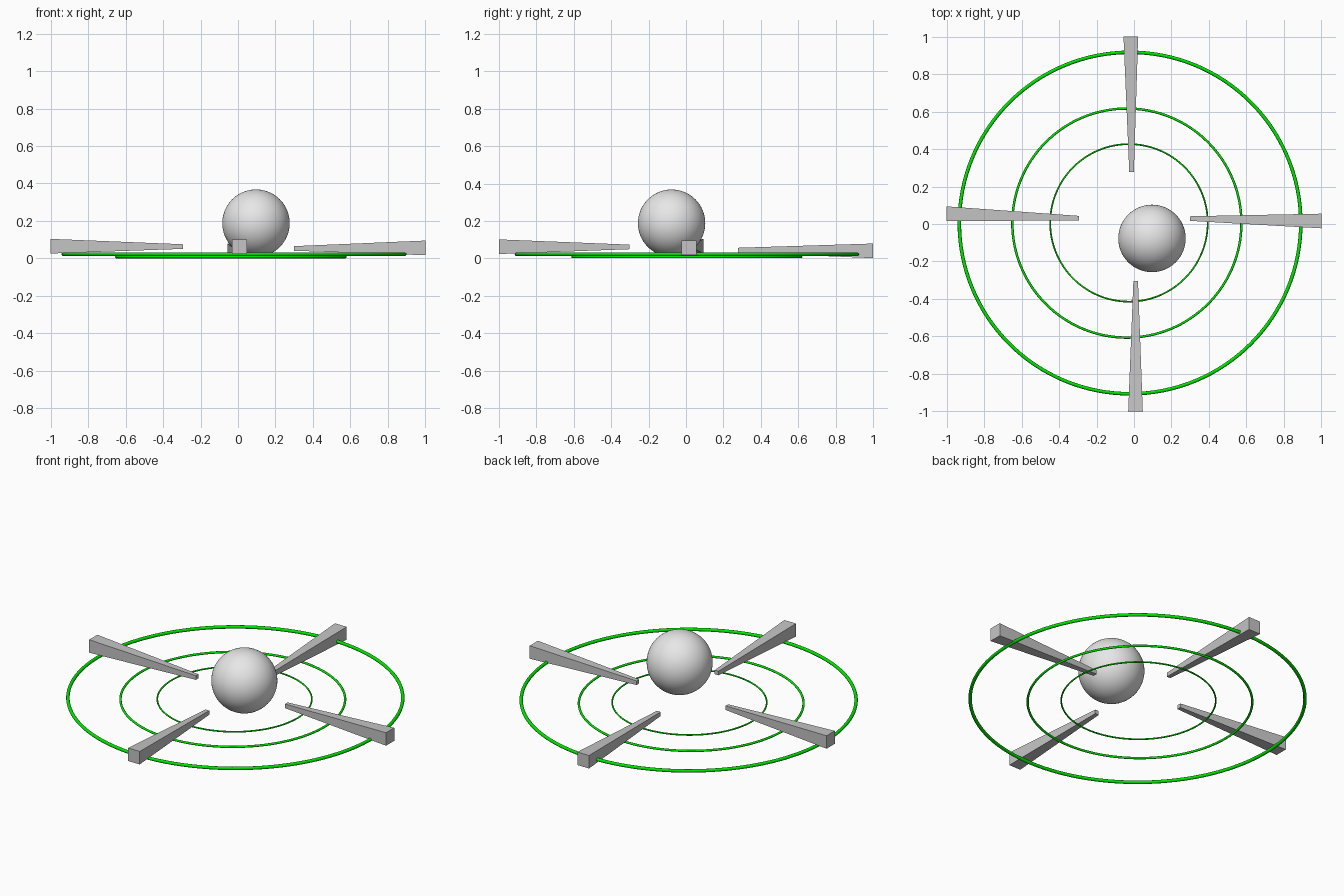
import bpy
from mathutils import Vector

if "Cube" in bpy.data.objects:
    bpy.data.objects.remove(bpy.data.objects["Cube"])


def material(name, rgb):
    m = bpy.data.materials.new(name)
    m.diffuse_color = (*rgb, 1)
    m.use_nodes = True
    m.node_tree.nodes["Principled BSDF"].inputs["Base Color"].default_value = m.diffuse_color
    return m


LIGHT_GREY = material("light grey", (0.80, 0.80, 0.80))
GREY = material("mid grey", (0.56, 0.56, 0.56))
GREEN = material("bright green", (0.0, 0.80, 0.0))


def ring(name, centre, outer_radius, tube):
    bpy.ops.mesh.primitive_torus_add(
        location=centre, major_radius=outer_radius - tube, minor_radius=tube,
        major_segments=128, minor_segments=12)
    ob = bpy.context.object
    ob.name = name
    ob.data.materials.append(GREEN)
    bpy.ops.object.shade_smooth()


def prong(name, inner, outer, half_inner=0.0123, half_outer=0.039):
    """Square bar tapering from the outer end to the inner end."""
    inner, outer = Vector(inner), Vector(outer)
    d = outer - inner
    # ends stay square to the main axis
    side = Vector((0, 1, 0)) if abs(d.x) > abs(d.y) else Vector((1, 0, 0))
    up = Vector((0, 0, 1))
    corners = [(-1, -1), (1, -1), (1, 1), (-1, 1)]
    verts = [c + side * a * h + up * b * h
             for c, h in ((inner, half_inner), (outer, half_outer))
             for a, b in corners]
    faces = [(3, 2, 1, 0), (4, 5, 6, 7)]
    faces += [(i, (i + 1) % 4, (i + 1) % 4 + 4, i + 4) for i in range(4)]
    if side.cross(up).dot(d) < 0:
        faces = [f[::-1] for f in faces]
    me = bpy.data.meshes.new(name)
    me.from_pydata(verts, [], faces)
    me.materials.append(GREY)
    bpy.context.collection.objects.link(bpy.data.objects.new(name, me))


# Concentric target rings
ring("outer_ring", (-0.021, 0.005, 0.022), 0.921, 0.0095)
ring("middle_ring", (-0.038, 0.005, 0.007), 0.618, 0.0065)
ring("inner_ring", (-0.027, 0.006, 0.011), 0.425, 0.0045)

# Four tapered crosshair prongs
prong("left_prong", (-0.293, 0.031, 0.063), (-1.0, 0.055, 0.065))
prong("right_prong", (0.300, 0.029, 0.053), (1.0, 0.016, 0.056))
prong("back_prong", (-0.013, 0.277, 0.044), (-0.017, 1.0, 0.040))
prong("front_prong", (0.009, -0.303, 0.061), (0.008, -1.0, 0.062))

# Centre ball
bpy.ops.mesh.primitive_uv_sphere_add(
    segments=64, ring_count=32, radius=0.18, location=(0.096, -0.077, 0.188))
ball = bpy.context.object
ball.name = "ball"
ball.data.materials.append(LIGHT_GREY)
bpy.ops.object.shade_smooth()
